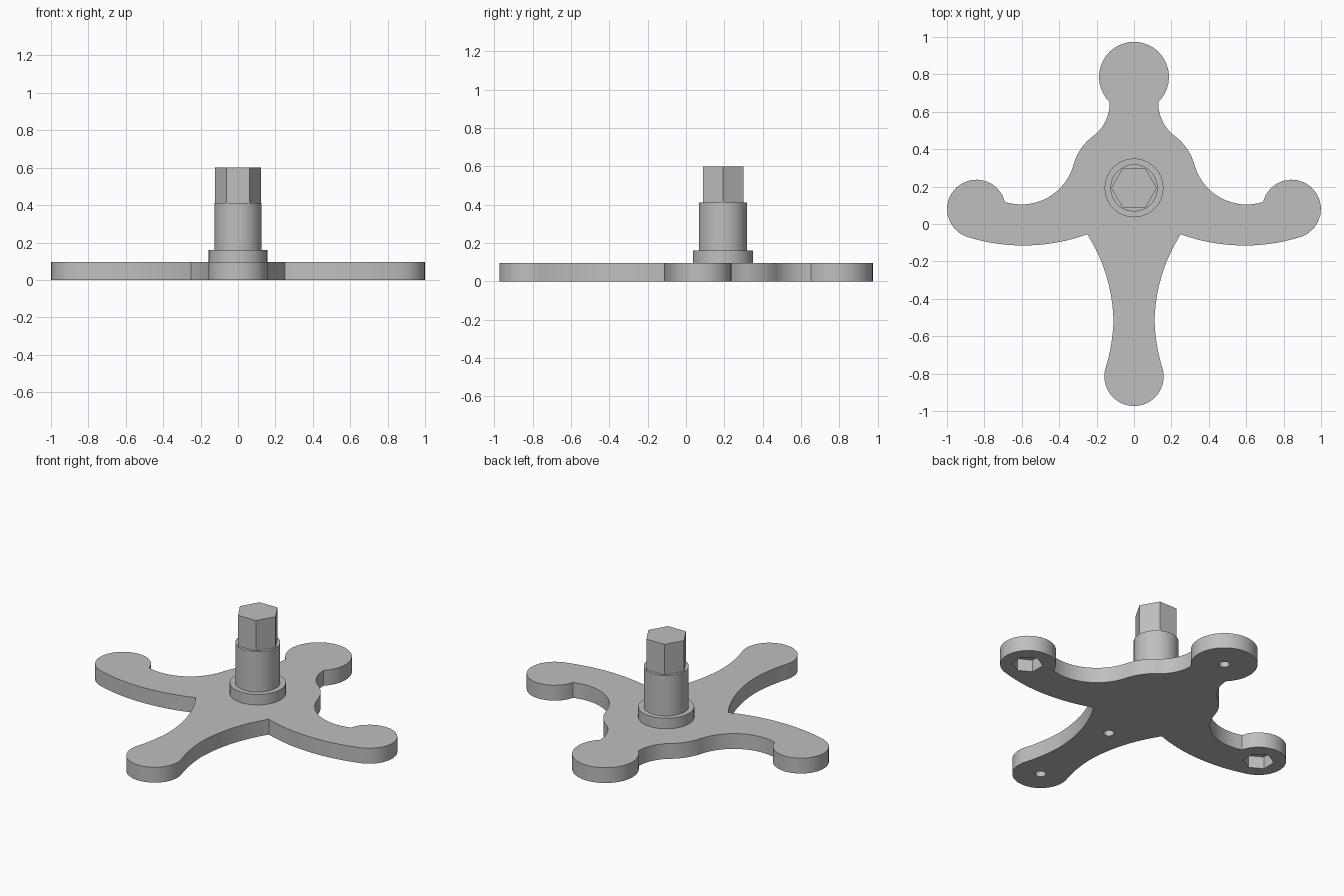
import bpy, bmesh, math
from mathutils import Vector

cube = bpy.data.objects.get("Cube")
if cube:
    bpy.data.objects.remove(cube, do_unlink=True)

grey = bpy.data.materials.new("plain_grey")
grey.use_nodes = True
colour = (0.52, 0.52, 0.52, 1)
grey.diffuse_color = colour
grey.node_tree.nodes["Principled BSDF"].inputs["Base Color"].default_value = colour


def arc(a, b, c, steps=16):
    """Points on the arc from a through b to c, leaving out c."""
    a, b, c = Vector(a), Vector(b), Vector(c)
    u, v = b - a, c - a
    d = 2 * u.cross(v)
    centre = a + Vector((v.y * u.dot(u) - u.y * v.dot(v),
                         u.x * v.dot(v) - v.x * u.dot(u))) / d
    start, end = a - centre, c - centre
    sweep = math.atan2(start.cross(end), start.dot(end))
    if sweep * d < 0:
        sweep += math.copysign(math.tau, d)
    t0 = math.atan2(start.y, start.x)
    r = start.length
    return [(centre.x + r * math.cos(t0 + sweep * i / steps),
             centre.y + r * math.sin(t0 + sweep * i / steps)) for i in range(steps)]


def ring(x, y, r, sides, turn=0.0):
    return [(x + r * math.cos(turn + math.tau * i / sides),
             y + r * math.sin(turn + math.tau * i / sides)) for i in range(sides)]


def prism(name, outline, z0, z1):
    """Upright extrusion of a flat outline."""
    bm = bmesh.new()
    face = bm.faces.new([bm.verts.new((x, y, z0)) for x, y in outline])
    top = bmesh.ops.extrude_face_region(bm, geom=[face])["geom"]
    for v in top:
        if isinstance(v, bmesh.types.BMVert):
            v.co.z = z1
    bmesh.ops.recalc_face_normals(bm, faces=bm.faces[:])
    mesh = bpy.data.meshes.new(name)
    bm.to_mesh(mesh)
    bm.free()
    mesh.materials.append(grey)
    obj = bpy.data.objects.new(name, mesh)
    bpy.context.collection.objects.link(obj)
    return obj


def activate(obj):
    bpy.ops.object.select_all(action='DESELECT')
    obj.select_set(True)
    bpy.context.view_layer.objects.active = obj


# Half outline of the four-armed plate, from back tip to front tip
stops = [
    (0, 0.974), (0.187, 0.787), (0.13, 0.652),        # back lobe
    (0.155, 0.545), (0.225, 0.465),                   # neck
    (0.285, 0.40), (0.325, 0.31),                     # shoulder
    (0.44, 0.154), (0.69, 0.118),                     # inner arm curve
    (0.955, 0.19), (0.895, -0.068),                   # arm lobe
    (0.6, -0.115), (0.25, -0.055),                    # arm underside
    (0.15, -0.27), (0.11, -0.52),                     # leg
    (0.12, -0.63), (0.152, -0.77),                    # ankle
    (0.112, -0.927), (0, -0.973),                     # front lobe
]
half = []
for i in range(0, len(stops) - 1, 2):
    half += arc(*stops[i:i + 3])
half.append(stops[-1])
outline = half + [(-x, y) for x, y in reversed(half[1:-1])]
plate = prism("base_plate", outline, 0, 0.095)

# Blind recesses in the underside: hex sockets in the arms, round pilot holes
cutters = [prism("hex_socket_cutter", ring(s * 0.845, 0.078, 0.087, 6, math.pi / 2), -0.05, 0.075)
           for s in (-1, 1)]
cutters += [prism("pilot_hole_cutter", ring(0, y, 0.03, 24), -0.05, 0.06)
            for y in (0.787, -0.22, -0.815)]
activate(plate)
for cutter in cutters:
    cutter.hide_render = True
    mod = plate.modifiers.new("recess", 'BOOLEAN')
    mod.operation = 'DIFFERENCE'
    mod.solver = 'EXACT'
    mod.object = cutter
    bpy.ops.object.modifier_apply(modifier=mod.name)
    bpy.data.objects.remove(cutter, do_unlink=True)

# Stepped post with a hexagonal drive end
post_y = 0.193
flange = prism("post_flange", ring(0, post_y, 0.157, 64), 0.09, 0.16)
shaft = prism("post_shaft", ring(0, post_y, 0.126, 64), 0.155, 0.41)
prism("hex_drive", ring(0, post_y, 0.122, 6), 0.405, 0.6)

for obj in (plate, flange, shaft):
    activate(obj)
    bpy.ops.object.shade_smooth_by_angle(angle=math.radians(30))
